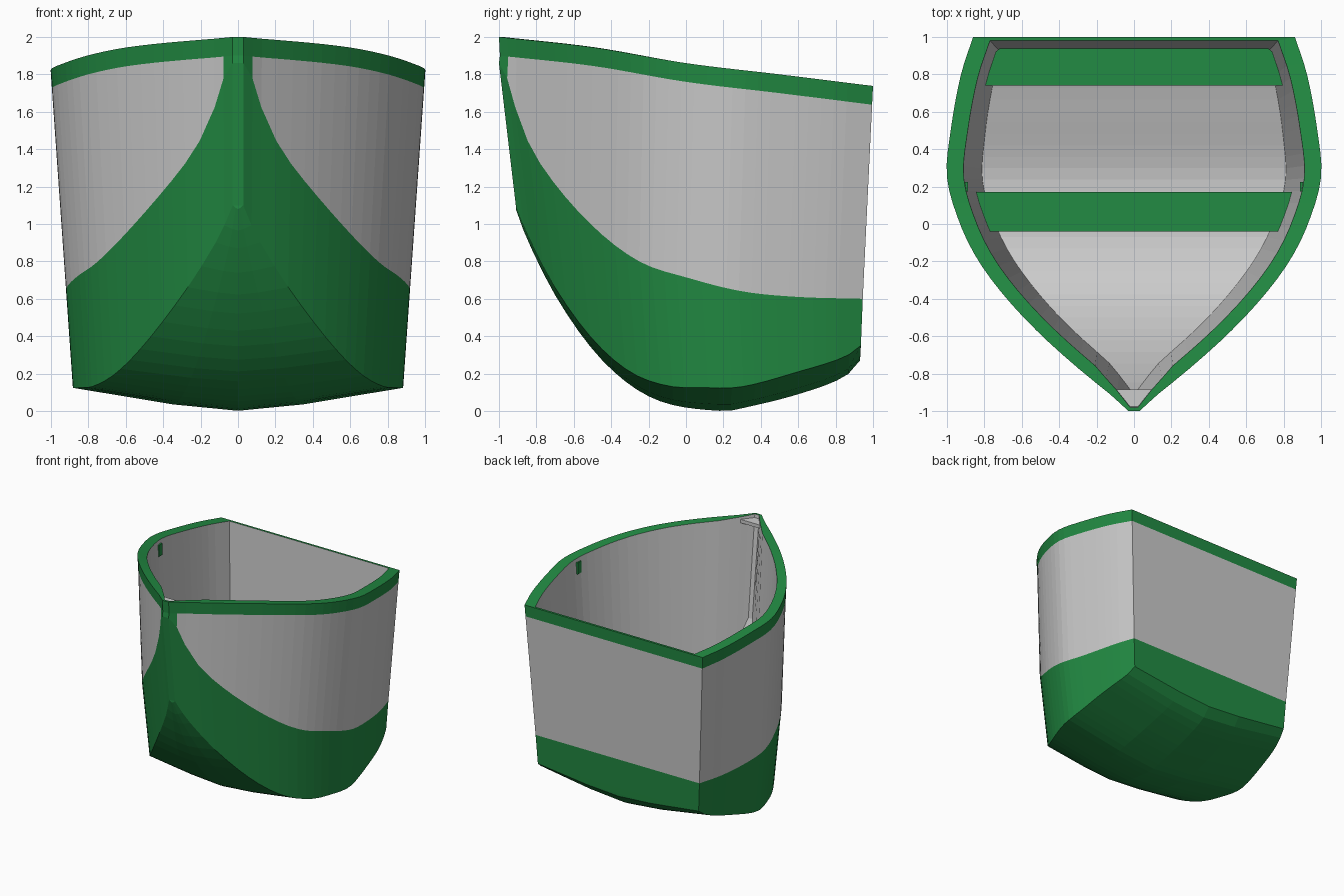
import bpy, bmesh

if "Cube" in bpy.data.objects:
    bpy.data.objects.remove(bpy.data.objects["Cube"])

green = bpy.data.materials.new("green_paint")
green.diffuse_color = (0.016, 0.26, 0.056, 1)
green.use_nodes = True
green.node_tree.nodes["Principled BSDF"].inputs["Base Color"].default_value = green.diffuse_color

# Lengthwise profiles: (y, value) read along the hull
WIDTH = [(-1, .03), (-.9, .14), (-.8, .265), (-.6, .49), (-.4, .68), (-.2, .83),
         (0, .93), (.25, 1), (.5, .98), (.8, .925), (1, .86)]
SHEER = [(-1, 2), (-.5, 1.945), (0, 1.86), (.5, 1.8), (1, 1.738)]
PAINT = [(-1, 1.86), (-.96, 1.79), (-.88, 1.52), (-.75, 1.28), (-.5, .99), (-.25, .8),
         (0, .715), (.3, .64), (.6, .61), (.945, .6)]
CHINE = [(-.91, 1.1), (-.85, .95), (-.7, .66), (-.5, .385), (-.3, .21), (-.1, .135),
         (.1, .125), (.3, .13), (.6, .21), (.85, .29), (.935, .35)]
KEEL = [(-.91, 1.08), (-.85, .92), (-.7, .62), (-.5, .33), (-.3, .14), (-.1, .04),
        (.2, 0), (.3, .015), (.6, .09), (.85, .185), (.93, .27)]


def curve(pts, y):
    """Smooth interpolation through the points of a profile."""
    n = len(pts)

    def slope(i):
        a, b = pts[max(i - 1, 0)], pts[min(i + 1, n - 1)]
        return (b[1] - a[1]) / (b[0] - a[0])

    y = min(max(y, pts[0][0]), pts[-1][0])
    i = next(k for k in range(n - 1) if y <= pts[k + 1][0])
    (y0, z0), (y1, z1) = pts[i], pts[i + 1]
    h = y1 - y0
    t = (y - y0) / h
    return ((2*t**3 - 3*t*t + 1) * z0 + (t**3 - 2*t*t + t) * h * slope(i)
            + (3*t*t - 2*t**3) * z1 + (t**3 - t*t) * h * slope(i + 1))


def on_profile(pts, v):
    """y and z on a profile at hull fraction v (-1 bow to 1 stern)."""
    y = pts[0][0] + (v + 1) / 2 * (pts[-1][0] - pts[0][0])
    return y, curve(pts, y)


def section(v):
    """Half cross-section: outside from keel to rim, then inside down to the floor."""
    w = curve(WIDTH, v)
    wall = min(.09, .3 * w)
    ys, zs = on_profile(SHEER, v)
    yp, zp = on_profile(PAINT, v)
    yc, zc = on_profile(CHINE, v)
    yk, zk = on_profile(KEEL, v)

    def side(z):
        return w * (1 - .07 * (zs - z))

    xc, zi = side(zc), zc + .03
    inner = max(xc - min(.07, wall), .005)
    return [(0, yk, zk), (.4 * xc, .6 * yk + .4 * yc, zk + .28 * (zc - zk)), (xc, yc, zc),
            (side(zp), yp, zp), (side(zs - .1), ys * .995, zs - .1), (w, ys, zs),
            (w - wall, ys * .98, zs), (inner, yc * .975, zi), (0, yc * .975, zi)]


def finish(bm, name):
    bmesh.ops.recalc_face_normals(bm, faces=bm.faces)
    me = bpy.data.meshes.new(name)
    bm.to_mesh(me)
    bm.free()
    ob = bpy.data.objects.new(name, me)
    bpy.context.collection.objects.link(ob)
    return ob


def prism(name, half, z0, z1, mat=None):
    """Symmetric flat board from the right half of its outline."""
    outline = half + [(-x, y) for x, y in reversed(half)]
    bm = bmesh.new()
    low = [bm.verts.new((x, y, z0)) for x, y in outline]
    top = [bm.verts.new((x, y, z1)) for x, y in outline]
    bm.faces.new(low)
    bm.faces.new(top)
    for i in range(len(low)):
        j = (i + 1) % len(low)
        bm.faces.new((low[i], low[j], top[j], top[i]))
    ob = finish(bm, name)
    if mat:
        ob.data.materials.append(mat)


# Hull shell: stations skinned on both sides, stem and transom closed to the centre
stations = [-1, -.955] + [-.91 + 1.91 * i / 28 for i in range(29)]
rings = [section(v) for v in stations]
GREEN_ROWS = {0, 1, 2, 4, 5}
bm = bmesh.new()
for s in (1, -1):
    grid = [[bm.verts.new((s * x, y, z)) for x, y, z in r] for r in rings]
    for e in (0, -1):
        mid = [bm.verts.new((0, y, z)) for x, y, z in rings[e]]
        for j in range(len(mid) - 1):
            f = bm.faces.new((grid[e][j], grid[e][j + 1], mid[j + 1], mid[j]))
            f.material_index = int(j in GREEN_ROWS or (e == 0 and j == 3))
    for i in range(len(grid) - 1):
        for j in range(len(grid[0]) - 1):
            f = bm.faces.new((grid[i][j], grid[i + 1][j], grid[i + 1][j + 1], grid[i][j + 1]))
            f.material_index = int(j in GREEN_ROWS or (i == 0 and j == 3))
bmesh.ops.remove_doubles(bm, verts=bm.verts, dist=1e-4)
hull = finish(bm, "hull")
hull.data.materials.append(None)
hull.data.materials.append(green)

# Seats and the small bow deck
prism("middle_seat", [(.81, -.04), (.86, .17)], .88, .93, green)
prism("stern_seat", [(.80, .74), (.765, .9), (.71, .945)], .88, .93, green)
prism("bow_deck", [(.02, -.985), (.11, -.885)], 1.94, 1.97)

# Oar rests on the inner walls
bm = bmesh.new()
for s in (1, -1):
    box = bmesh.ops.create_cube(bm, size=1)["verts"]
    bmesh.ops.scale(bm, vec=(.03, .05, .1), verts=box)
    bmesh.ops.translate(bm, vec=(s * .903, .2, 1.75), verts=box)
finish(bm, "oar_rests").data.materials.append(green)
